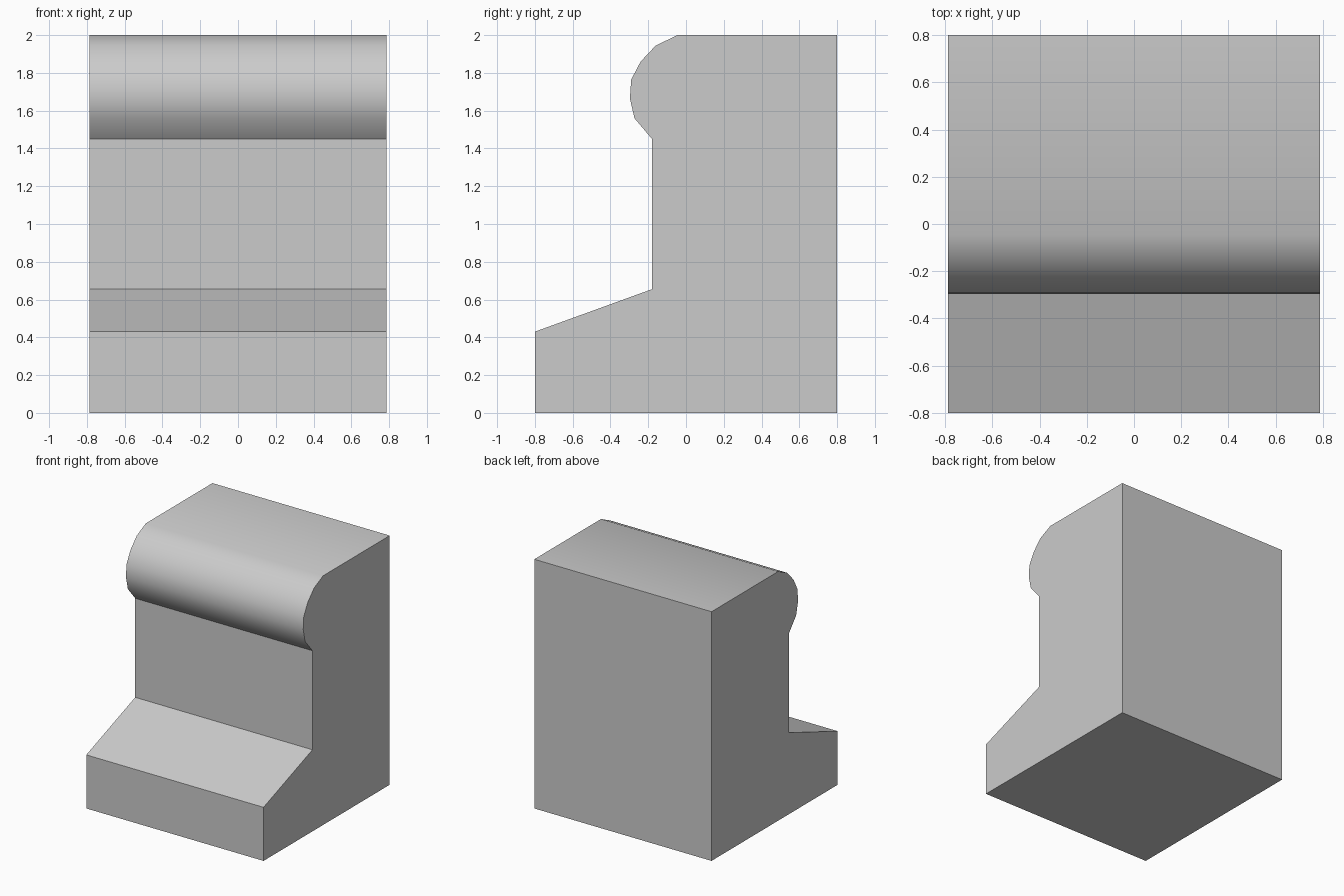
import bpy
import bmesh

cube = bpy.data.objects.get("Cube")
if cube:
    bpy.data.objects.remove(cube, do_unlink=True)

HALF_WIDTH = 0.787

# Plain grey material
grey = bpy.data.materials.new("plain grey")
grey.use_nodes = True
colour = (0.6, 0.6, 0.6, 1)
grey.diffuse_color = colour
grey.node_tree.nodes["Principled BSDF"].inputs["Base Color"].default_value = colour

# Side outline (y, z): base, sloping ledge, upright, rounded nose, flat top
ledge = [(0.8, 0), (-0.8, 0), (-0.8, 0.43), (-0.18, 0.655)]
nose = [(-0.18, 1.45), (-0.273, 1.56), (-0.297, 1.665), (-0.29, 1.765),
        (-0.24, 1.86), (-0.16, 1.945), (-0.045, 2)]
outline = ledge + nose + [(0.8, 2)]

# Extrude the outline across the width
bm = bmesh.new()
side = bm.faces.new([bm.verts.new((-HALF_WIDTH, y, z)) for y, z in outline])
grown = bmesh.ops.extrude_face_region(bm, geom=[side], use_keep_orig=True)
far_side = [v for v in grown["geom"] if isinstance(v, bmesh.types.BMVert)]
bmesh.ops.translate(bm, verts=far_side, vec=(2 * HALF_WIDTH, 0, 0))
bmesh.ops.recalc_face_normals(bm, faces=bm.faces)

mesh = bpy.data.meshes.new("stepped_block")
bm.to_mesh(mesh)
bm.free()
mesh.materials.append(grey)
block = bpy.data.objects.new("stepped_block", mesh)
bpy.context.collection.objects.link(block)

# Smooth the nose, keep the corners crisp
bpy.ops.object.select_all(action="DESELECT")
block.select_set(True)
bpy.context.view_layer.objects.active = block
bpy.ops.object.shade_smooth_by_angle()
